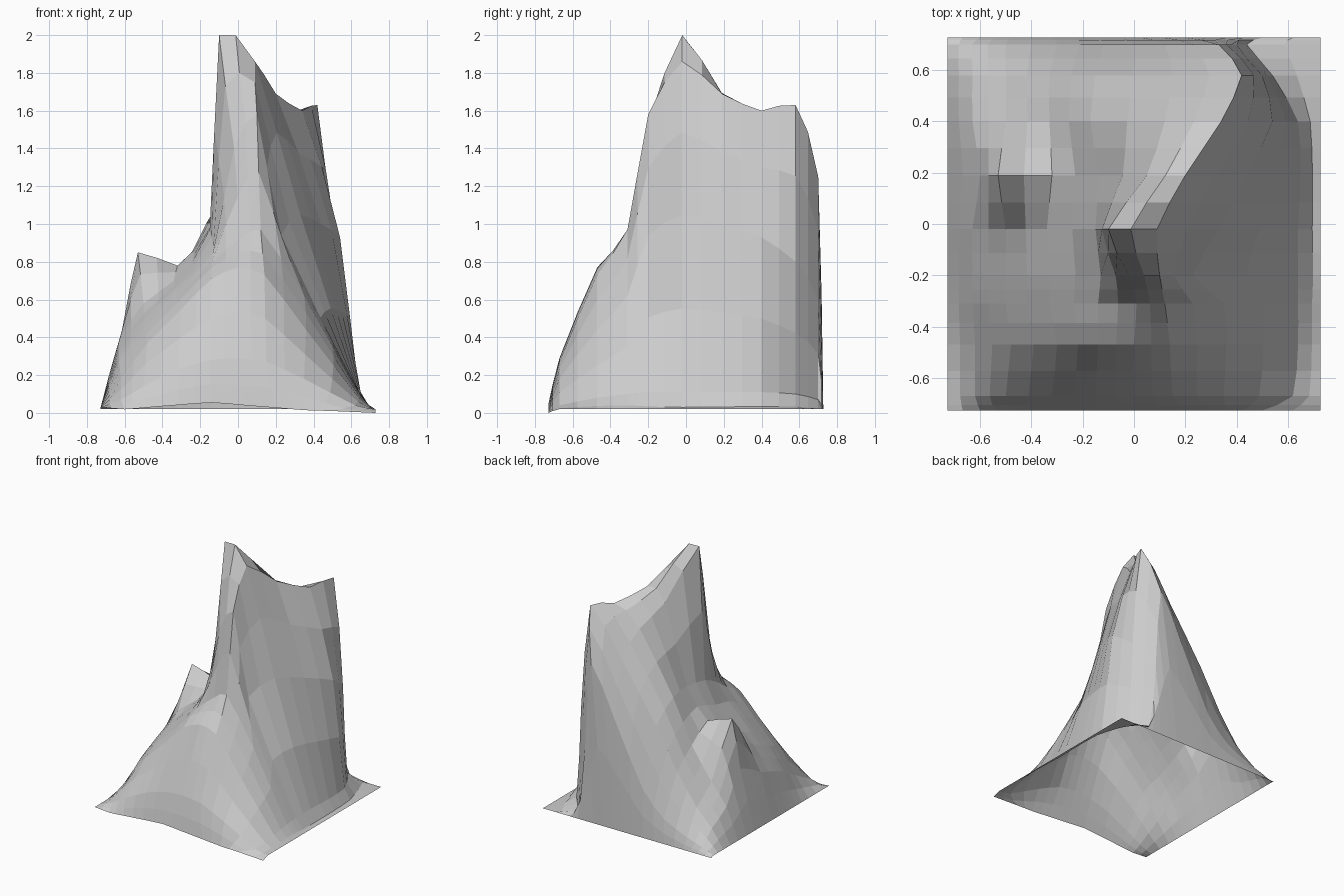
import bpy
from mathutils import Vector

if "Cube" in bpy.data.objects:
    bpy.data.objects.remove(bpy.data.objects["Cube"])

E = 0.727  # half width of the square sheet

# West-to-east (x, z) sections of the mountain, keyed by y.
# Order: left foot, outer spur, inner spur, cliff foot, left crest, right crest, right flank
sections = {
    -0.67: [(-.62, .07), (-.5, .14), (-.32, .23), (-.15, .28), (0, .29), (.15, .27), (.35, .18)],
    -0.47: [(-.62, .18), (-.48, .37), (-.3, .55), (-.14, .71), (0, .77), (.14, .73), (.36, .44)],
    -0.31: [(-.63, .27), (-.5, .44), (-.33, .61), (-.14, .8), (.01, .92), (.12, .97), (.35, .62)],
    -0.2: [(-.63, .32), (-.5, .49), (-.33, .66), (-.13, .88), (-.02, 1.4), (.1, 1.58), (.23, .94)],
    -0.02: [(-.63, .38), (-.5, .58), (-.34, .7), (-.15, .97), (-.1, 2.0), (.09, 1.86), (.33, 1.05)],
    0.19: [(-.6, .48), (-.53, .85), (-.32, .78), (-.14, 1.0), (.05, 1.6), (.2, 1.69), (.44, 1.0)],
    0.4: [(-.63, .27), (-.5, .43), (-.33, .67), (-.17, 1.0), (.12, 1.46), (.34, 1.6), (.54, .93)],
    0.58: [(-.63, .17), (-.5, .3), (-.33, .53), (-.15, .84), (.15, 1.28), (.42, 1.63), (.5, .8)],
    0.7: [(-.63, .07), (-.5, .11), (-.3, .2), (-.12, .38), (.12, .85), (.33, 1.25), (.38, .6)],
}
# East foot of each section (x, z); the back corner is cut off by a cliff
right_foot = [(.62, .04), (.64, .08), (.64, .1), (.64, .11), (.64, .11), (.65, .11),
              (.64, .11), (.54, .1), (.44, .07)]


def smooth(points, steps):
    """Resample a chain of points with a gentle cardinal spline."""
    out = []
    for i in range(len(points) - 1):
        a, b = points[i], points[i + 1]
        ta = (b - points[max(i - 1, 0)]) * 0.3
        tb = (points[min(i + 2, len(points) - 1)] - a) * 0.3
        for s in range(steps):
            t = s / steps
            out.append(a * (2*t**3 - 3*t**2 + 1) + ta * (t**3 - 2*t**2 + t)
                       + b * (3*t**2 - 2*t**3) + tb * (t**3 - t**2))
    return out + [points[-1]]


# Control net: sections plus the nearly flat outer border
rows = []
for (y, pts), (fx, fz) in zip(sections.items(), right_foot):
    rows.append([Vector((-E, y, .03))] + [Vector((x, y, z)) for x, z in pts]
                + [Vector((fx, y, fz)), Vector((E, y, .02))])
border_x = [-E, -.6, -.48, -.32, -.14, .03, .2, .36, .5, E]
front = [Vector((x, -E, max(.01, .055 - .08 * abs(x + .15)))) for x in border_x]
back = [Vector((x, E, .02)) for x in border_x]
front[0].z = .03
front[-1].z = 0
net = [front] + rows + [back]

# Refine along both directions
net = [smooth(r, 2) for r in net]
cols = [smooth(list(c), 2) for c in zip(*net)]
nx, ny = len(cols), len(cols[0])
verts = [(max(-E, min(E, p.x)), max(-E, min(E, p.y)), max(0, min(2, p.z)))
         for c in cols for p in c]
faces = [(i*ny + j, (i+1)*ny + j, (i+1)*ny + j + 1, i*ny + j + 1)
         for i in range(nx - 1) for j in range(ny - 1)]

# Flat-shaded open mountain sheet
mesh = bpy.data.meshes.new("mountain")
mesh.from_pydata(verts, [], faces)
mesh.update()
bpy.context.collection.objects.link(bpy.data.objects.new("mountain", mesh))
